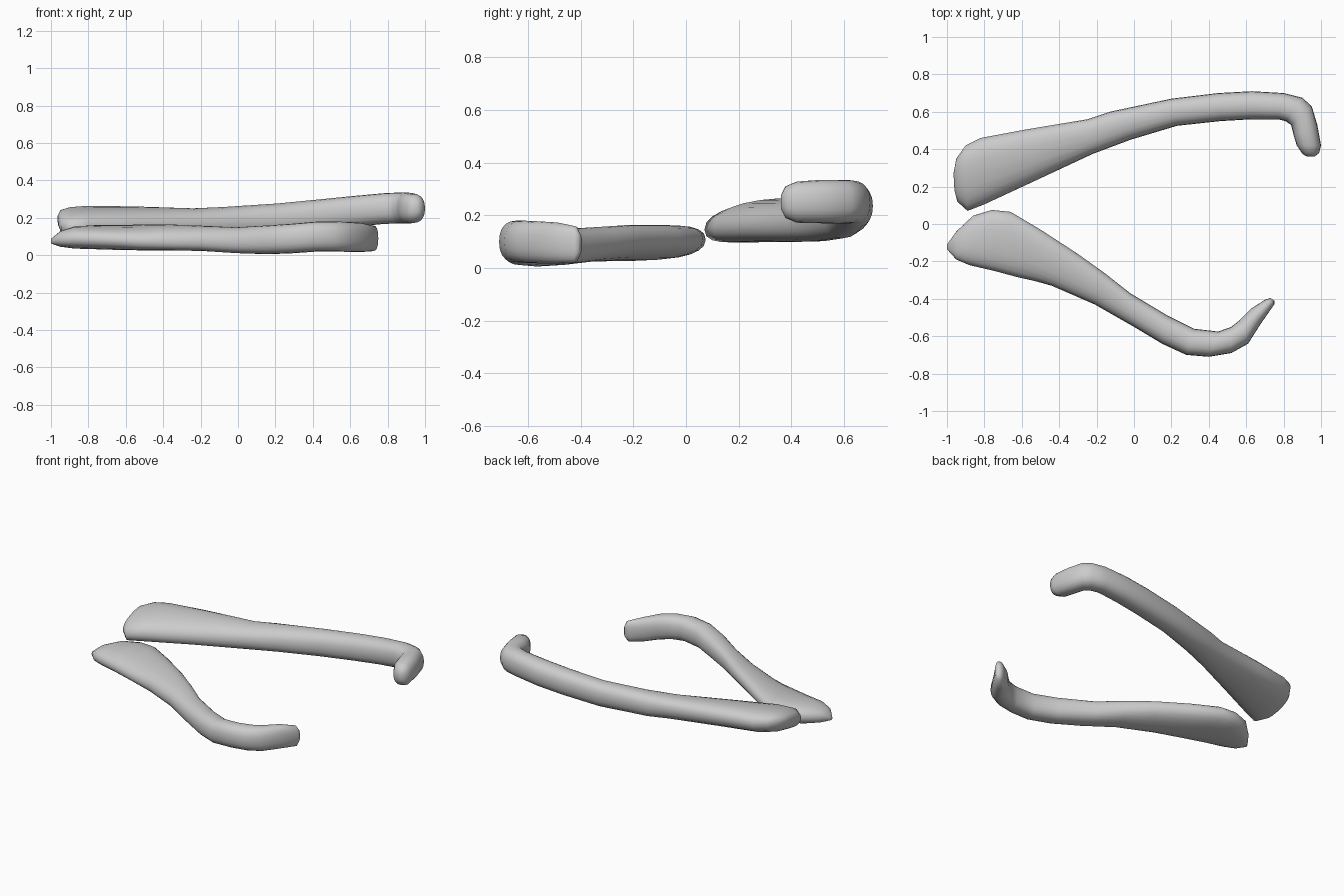
import bpy, bmesh, math
from mathutils import Vector


def loft(name, stations, sides=20, power=0.85):
    """Loft rounded sections: upper edge x,y / lower edge x,y / edge heights / half thickness."""
    bm = bmesh.new()
    rings = []
    for ux, uy, lx, ly, uz, lz, h in stations:
        u, l = Vector((ux, uy, uz)), Vector((lx, ly, lz))
        mid, half = (u + l) / 2, (u - l) / 2
        ring = []
        for i in range(sides):
            a = 2 * math.pi * i / sides
            c, s = math.cos(a), math.sin(a)
            c = math.copysign(abs(c) ** power, c)
            s = math.copysign(abs(s) ** power, s)
            ring.append(bm.verts.new(mid + half * c + Vector((0, 0, h * s))))
        rings.append(ring)
    for a, b in zip(rings, rings[1:]):
        for i in range(sides):
            j = (i + 1) % sides
            bm.faces.new((a[i], a[j], b[j], b[i]))
    bm.faces.new(rings[0][::-1])
    bm.faces.new(rings[-1])
    bmesh.ops.recalc_face_normals(bm, faces=bm.faces)
    mesh = bpy.data.meshes.new(name)
    bm.to_mesh(mesh)
    bm.free()
    for p in mesh.polygons:
        p.use_smooth = True
    ob = bpy.data.objects.new(name, mesh)
    bpy.context.collection.objects.link(ob)
    return ob


# Long bar: broad blade on the left, short hook on the right
loft("long_hooked_bar", [
    (-.965, .27, -.96, .18, .20, .17, .02),
    (-.95, .35, -.945, .12, .21, .155, .05),
    (-.90, .42, -.89, .07, .21, .145, .07),
    (-.82, .46, -.80, .105, .205, .155, .078),
    (-.58, .505, -.52, .235, .20, .16, .077),
    (-.25, .56, -.22, .375, .185, .165, .075),
    (-.13, .60, -.02, .45, .185, .175, .078),
    (.20, .67, .23, .525, .20, .19, .082),
    (.45, .70, .46, .55, .22, .215, .083),
    (.63, .71, .63, .56, .235, .235, .083),
    (.80, .70, .77, .56, .25, .25, .082),
    (.90, .675, .81, .55, .252, .252, .083),
    (.95, .63, .84, .53, .252, .252, .083),
    (.98, .53, .855, .47, .252, .252, .082),
    (1.0, .42, .87, .42, .25, .25, .078),
    (.99, .38, .90, .375, .25, .25, .06),
    (.965, .36, .925, .36, .25, .25, .025),
])

# Short bar: broad rounded blade on the left, upturned end on the right
loft("short_curved_bar", [
    (-1.0, -.11, -1.0, -.135, .075, .075, .012),
    (-.95, -.04, -.95, -.19, .09, .085, .042),
    (-.86, .045, -.88, -.22, .10, .09, .06),
    (-.76, .075, -.75, -.25, .108, .085, .063),
    (-.66, .065, -.62, -.285, .11, .08, .064),
    (-.50, -.03, -.53, -.305, .115, .075, .064),
    (-.30, -.16, -.44, -.33, .115, .075, .064),
    (-.16, -.26, -.21, -.43, .105, .075, .064),
    (-.02, -.37, 0, -.55, .09, .07, .068),
    (.18, -.49, .15, -.64, .085, .08, .077),
    (.32, -.56, .28, -.70, .09, .09, .079),
    (.45, -.575, .40, -.71, .10, .10, .08),
    (.52, -.55, .52, -.69, .10, .10, .08),
    (.57, -.51, .61, -.64, .098, .098, .08),
    (.63, -.45, .68, -.53, .095, .095, .078),
    (.70, -.405, .75, -.43, .09, .09, .068),
    (.73, -.395, .75, -.41, .09, .09, .035),
])
